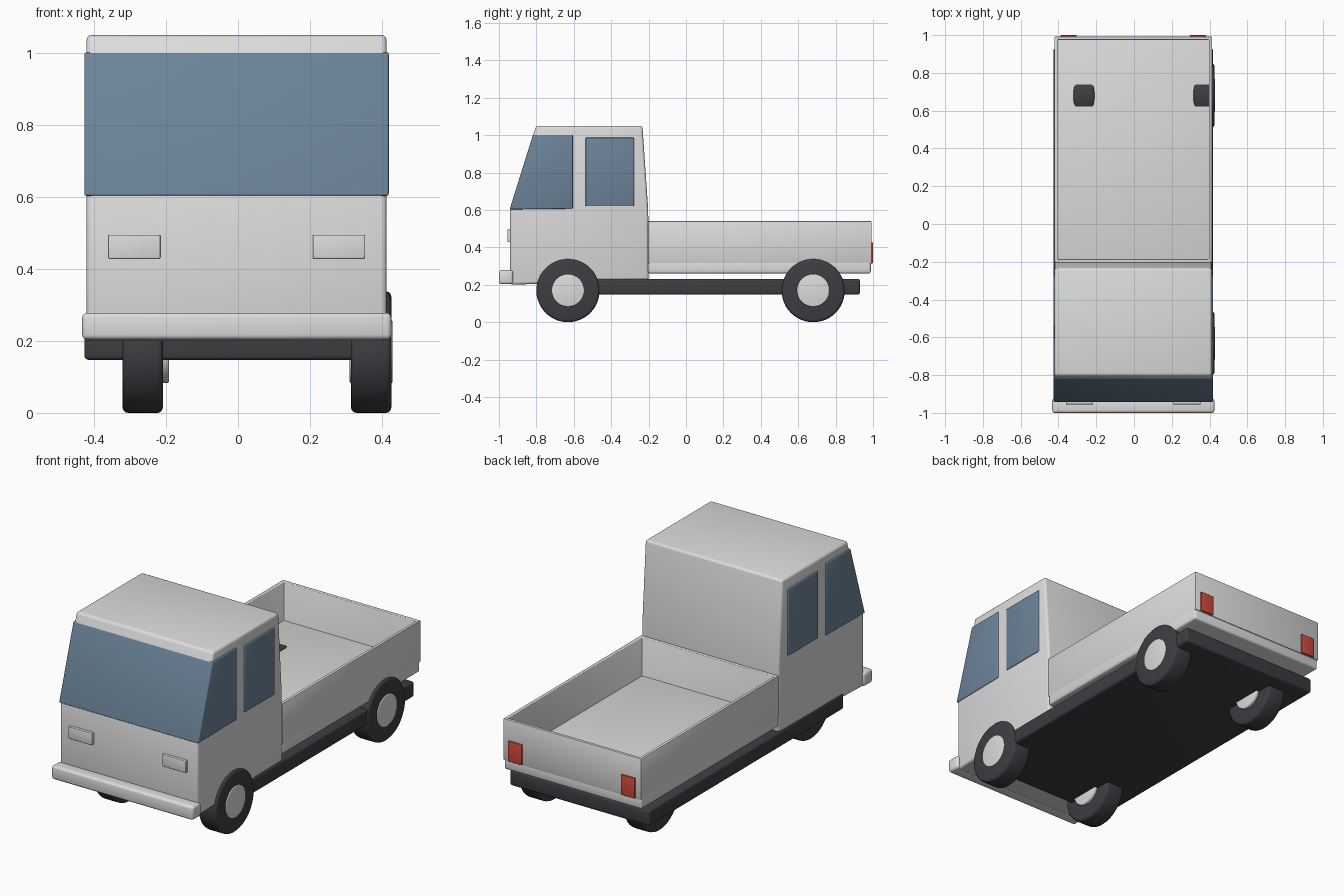
import bpy, bmesh, math
from mathutils import Matrix, Vector

old = bpy.data.objects.get("Cube")
if old:
    bpy.data.objects.remove(old, do_unlink=True)


def material(name, rgb):
    m = bpy.data.materials.new(name)
    m.use_nodes = True
    m.diffuse_color = (*rgb, 1)
    bsdf = next(n for n in m.node_tree.nodes if n.type == 'BSDF_PRINCIPLED')
    bsdf.inputs["Base Color"].default_value = (*rgb, 1)
    return m


PAINT = material("light_grey_paint", (0.72, 0.72, 0.72))
GLASS = material("blue_grey_glass", (0.15, 0.23, 0.32))
DARK = material("dark_rubber", (0.048, 0.046, 0.055))
RED = material("red_lamp", (0.62, 0.07, 0.045))
MID = -0.004  # centre line of the body


def finish(name, bm, mat, bevel=0.0, segments=3):
    if bevel:
        sharp = [e for e in bm.edges if e.calc_face_angle(0) > math.radians(35)]
        bmesh.ops.bevel(bm, geom=sharp, offset=bevel, segments=segments,
                        profile=0.5, affect='EDGES', clamp_overlap=True)
    bmesh.ops.recalc_face_normals(bm, faces=bm.faces[:])
    mesh = bpy.data.meshes.new(name)
    bm.to_mesh(mesh)
    bm.free()
    mesh.materials.append(mat)
    ob = bpy.data.objects.new(name, mesh)
    bpy.context.collection.objects.link(ob)
    bpy.ops.object.select_all(action='DESELECT')
    ob.select_set(True)
    bpy.context.view_layer.objects.active = ob
    bpy.ops.object.shade_smooth_by_angle(angle=math.radians(35))
    return ob


def box_mesh(lo, hi):
    lo, hi = Vector(lo), Vector(hi)
    bm = bmesh.new()
    bmesh.ops.create_cube(bm, size=1, matrix=Matrix.Translation((lo + hi) / 2)
                          @ Matrix.Diagonal((*(hi - lo), 1)))
    return bm


def box(name, lo, hi, mat, bevel=0.0):
    return finish(name, box_mesh(lo, hi), mat, bevel)


def side_profile(name, points, half, mat, bevel):
    """Extrude a side outline of (y, z) points across the width."""
    bm = bmesh.new()
    face = bm.faces.new([bm.verts.new((MID - half, y, z)) for y, z in points])
    out = bmesh.ops.extrude_face_region(bm, geom=[face])
    verts = [v for v in out["geom"] if isinstance(v, bmesh.types.BMVert)]
    bmesh.ops.translate(bm, verts=verts, vec=(2 * half, 0, 0))
    return finish(name, bm, mat, bevel)


def cylinder(name, x0, x1, y, z, radius, mat, bevel):
    bm = bmesh.new()
    bmesh.ops.create_cone(
        bm, cap_ends=True, segments=48, radius1=radius, radius2=radius, depth=x1 - x0,
        matrix=Matrix.Translation(((x0 + x1) / 2, y, z)) @ Matrix.Rotation(math.pi / 2, 4, 'Y'))
    return finish(name, bm, mat, bevel)


# Cab and its glass
side_profile("cab", [(-0.94, 0.2), (-0.2, 0.225), (-0.202, 0.6), (-0.233, 1.05),
                     (-0.802, 1.05), (-0.94, 0.6)], 0.417, PAINT, 0.014)
side_profile("windscreen", [(-0.943, 0.603), (-0.605, 0.607), (-0.605, 1.002),
                            (-0.818, 1.002)], 0.423, GLASS, 0.006)
box("door_windows", (MID - 0.423, -0.537, 0.62), (MID + 0.423, -0.278, 0.987), GLASS, 0.005)

# Front bumper and lamps
box("front_bumper", (-0.433, -1.0, 0.204), (0.426, -0.925, 0.278), PAINT, 0.013)
for side, s in (("left", 1), ("right", -1)):
    x = MID + s * 0.284
    box("headlamp_" + side, (x - 0.072, -0.955, 0.429), (x + 0.072, -0.93, 0.495), PAINT, 0.003)
    x = MID + s * 0.342
    box("tail_lamp_" + side, (x - 0.042, 0.98, 0.315), (x + 0.042, 1.0, 0.427), RED, 0.003)

# Load bed: base slab and open tray
box("bed_base", (MID - 0.417, -0.203, 0.26), (MID + 0.417, 0.988, 0.327), PAINT, 0.012)
bm = box_mesh((MID - 0.417, -0.203, 0.312), (MID + 0.417, 0.992, 0.54))
top = max(bm.faces, key=lambda f: f.calc_center_median().z)
bmesh.ops.inset_region(bm, faces=[top], thickness=0.024)
rim = [e for e in top.edges]
out = bmesh.ops.extrude_face_region(bm, geom=[top])
verts = [v for v in out["geom"] if isinstance(v, bmesh.types.BMVert)]
bmesh.ops.translate(bm, verts=verts, vec=(0, 0, -0.218))
if top.is_valid:
    bmesh.ops.delete(bm, geom=[top], context='FACES_ONLY')
finish("bed_tray", bm, PAINT, 0.004, 2)

# Chassis
box("chassis", (MID - 0.423, -0.76, 0.147), (MID + 0.423, 0.93, 0.232), DARK, 0.012)

# Wheels, with hubs standing slightly proud of the tyres
for axle, y in (("front", -0.631), ("rear", 0.68)):
    for side, x, hub_x in (("left", 0.37, 0.37), ("right", -0.265, -0.252)):
        cylinder(f"{axle}_{side}_tyre", x - 0.056, x + 0.056, y, 0.169, 0.169, DARK, 0.015)
        cylinder(f"{axle}_{side}_hub", hub_x - 0.06, hub_x + 0.06, y, 0.17, 0.087, PAINT, 0.005)
